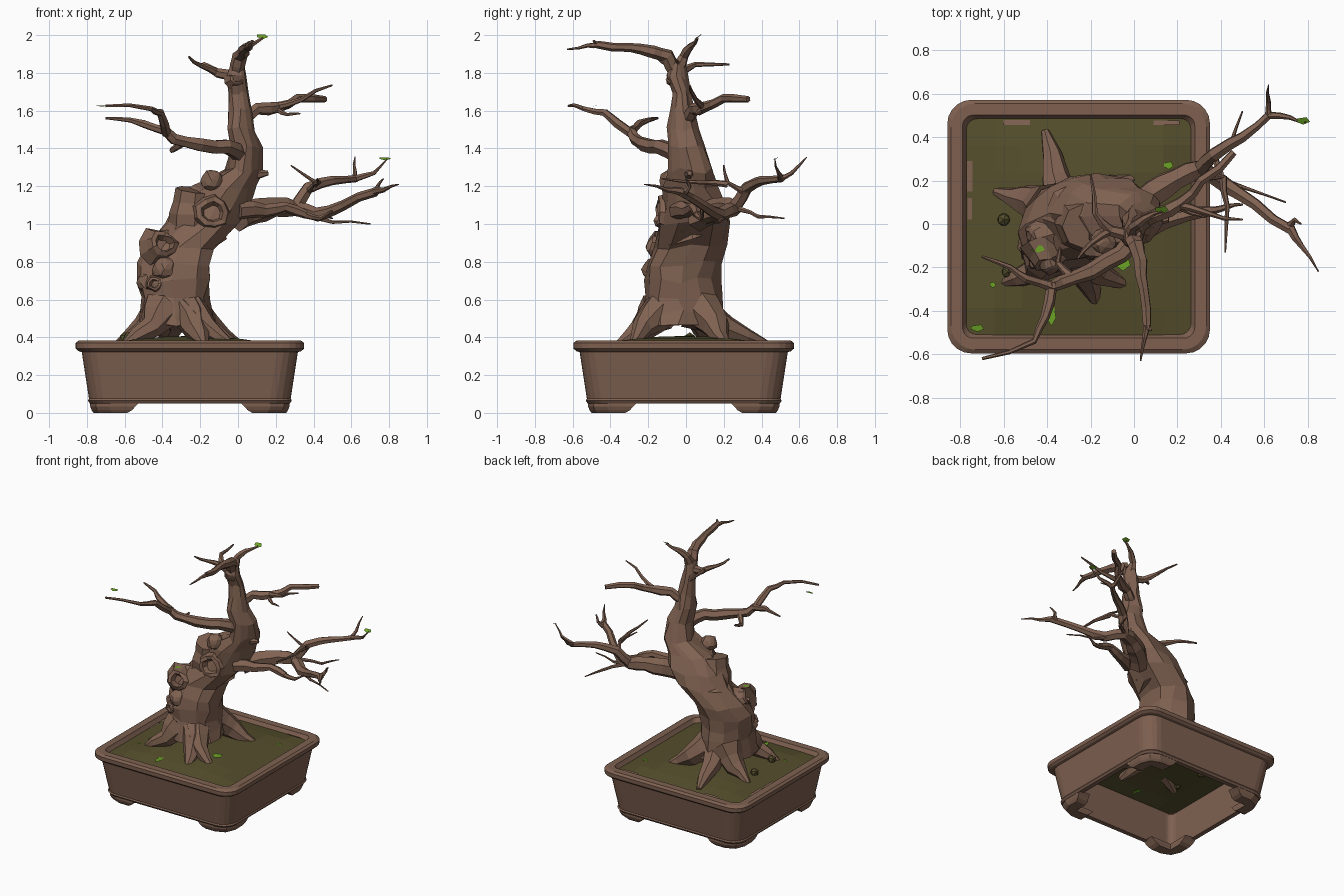
import bpy, bmesh, math, random
from mathutils import Vector

random.seed(4)
default_cube = bpy.data.objects.get("Cube")
if default_cube:
    bpy.data.objects.remove(default_cube, do_unlink=True)


def material(name, red, green, blue):
    mat = bpy.data.materials.new(name)
    mat.use_nodes = True
    mat.diffuse_color = (red, green, blue, 1)
    mat.node_tree.nodes["Principled BSDF"].inputs["Base Color"].default_value = (red, green, blue, 1)
    return mat


bark = material("brown bark", .215, .122, .083)
clay = material("brown clay", .21, .118, .081)
soil_green = material("olive soil", .09, .077, .025)
leaf_green = material("leaf green", .15, .36, .02)


def finish(name, bm, mat, recalc=True):
    if recalc:
        bmesh.ops.recalc_face_normals(bm, faces=bm.faces)
    mesh = bpy.data.meshes.new(name)
    bm.to_mesh(mesh)
    bm.free()
    mesh.materials.append(mat)
    obj = bpy.data.objects.new(name, mesh)
    bpy.context.collection.objects.link(obj)
    return obj


def loft(name, rings, mat, loop=False):
    """Skin a list of equal-sized rings; cap the ends unless it loops."""
    bm = bmesh.new()
    rows = [[bm.verts.new(point) for point in ring] for ring in rings]
    pairs = list(zip(rows, rows[1:]))
    if loop:
        pairs.append((rows[-1], rows[0]))
    else:
        bm.faces.new(rows[0])
        bm.faces.new(rows[-1])
    for low, high in pairs:
        for i in range(len(low)):
            j = (i + 1) % len(low)
            bm.faces.new((low[i], low[j], high[j], high[i]))
    return finish(name, bm, mat)


# Pot: rounded square sections swept up the inside and down the outside
POT = Vector((-.255, -.012, 0))


def rounded_square(half, z, radius):
    ring = []
    half_y = half - .021
    for k, (sx, sy) in enumerate(((1, 1), (-1, 1), (-1, -1), (1, -1))):
        for step in range(6):
            a = math.radians(90 * k + 18 * step)
            ring.append(POT + Vector((sx * (half - radius) + radius * math.cos(a),
                                      sy * (half_y - radius) + radius * math.sin(a), z)))
    return ring


pot_profile = [(.495, .05), (.51, .34), (.528, .37), (.535, .383), (.588, .383), (.605, .37),
               (.604, .34), (.59, .327), (.572, .322), (.534, .075), (.54, .065), (.53, .05)]
loft("pot", [rounded_square(h, z, .05 if i < 4 else .11)
             for i, (h, z) in enumerate(pot_profile)], clay, loop=True)


# Feet: L-shaped corner blocks with scooped ends
def foot_ring(sx, sy, z, arm, half, thick):
    half_y = half - .021
    corner = [(half - arm, half_y), (half - .1, half_y), (half - .03, half_y - .03),
              (half, half_y - .1), (half, half_y - arm), (half - thick, half_y - arm),
              (half - thick, half_y - thick), (half - arm, half_y - thick)]
    return [POT + Vector((sx * x, sy * y, z)) for x, y in corner]


for sx, side in ((-1, "right"), (1, "left")):
    for sy, end in ((-1, "front"), (1, "back")):
        loft(f"{end}_{side}_foot", [foot_ring(sx, sy, 0, .18, .51, .08),
                                    foot_ring(sx, sy, .015, .215, .52, .09),
                                    foot_ring(sx, sy, .035, .24, .528, .09),
                                    foot_ring(sx, sy, .055, .26, .528, .09)], clay)


# Soil: a gently mounded sheet
def soil_height(x, y):
    d = max(abs(x - POT.x), abs(y - POT.y)) / .515
    return .352 + .055 * (1 - min(d, 1) ** 2)


bm = bmesh.new()
bmesh.ops.create_grid(bm, x_segments=8, y_segments=8, size=1)
for v in bm.verts:
    x, y = POT.x + v.co.x * .52, POT.y + v.co.y * .5
    v.co = (x, y, soil_height(x, y))
finish("soil", bm, soil_green, recalc=False)

# Bare clay showing along the soil edge
for i, (x, y, half_x, half_y) in enumerate(((-.757, .07, .01, .05), (-.757, .22, .012, .07),
                                            (-.54, .467, .06, .012), (.15, .467, .06, .01))):
    bm = bmesh.new()
    bmesh.ops.create_grid(bm, x_segments=1, y_segments=1, size=1)
    for v in bm.verts:
        px, py = x + v.co.x * half_x, y + v.co.y * half_y
        v.co = (px, py, soil_height(px, py) + .006)
    finish(f"clay_edge_{i}", bm, clay, recalc=False)

# Trunk: leaning oval sections with twisting flutes (z, centre x, centre y, radius x, radius y)
trunk_profile = [(.47, -.33, -.03, .205, .23), (.53, -.335, -.03, .195, .21), (.62, -.335, -.03, .185, .2),
                 (.7, -.335, -.03, .195, .195), (.79, -.325, -.015, .19, .19), (.88, -.3, .015, .185, .19),
                 (1, -.18, .05, .2, .19), (1.1, -.13, .05, .2, .17),
                 (1.19, -.07, .03, .165, .15), (1.28, .03, .03, .1, .12), (1.4, .04, .005, .085, .1),
                 (1.5, .01, -.015, .073, .082), (1.6, .01, -.02, .064, .062), (1.7, 0, -.025, .052, .048),
                 (1.77, -.01, -.05, .052, .058), (1.86, -.005, -.045, .036, .036)]
SIDES = 12
trunk_rings = []
for z, cx, cy, rx, ry in trunk_profile:
    ring = []
    for i in range(SIDES):
        a = math.tau * i / SIDES + random.uniform(-.1, .1)
        f = 1 + .06 * math.sin(3 * a + 5 * z) + random.uniform(-.06, .06)
        ring.append(Vector((cx + rx * f * math.cos(a), cy + ry * f * math.sin(a),
                            z + random.uniform(-.018, .018))))
    trunk_rings.append(ring)
loft("trunk", trunk_rings, bark)


# Tapering, slightly crooked tubes for branches and roots
def branch(name, start_radius, end_radius, *path, sides=6):
    path = [Vector(p) for p in path]
    points = [path[0]]
    for a, b in zip(path, path[1:]):
        wobble = Vector([random.uniform(-1, 1) for _ in range(3)]) * (b - a).length * .05
        points += [(a + b) / 2 + wobble, b]
    last = len(points) - 1
    tangent = (points[1] - points[0]).normalized()
    normal = tangent.orthogonal().normalized()
    rings = []
    for i, p in enumerate(points):
        new = (points[min(i + 1, last)] - points[max(i - 1, 0)]).normalized()
        normal = tangent.rotation_difference(new) @ normal
        tangent = new
        across = tangent.cross(normal)
        r = start_radius + (end_radius - start_radius) * i / last
        r *= random.uniform(.88, 1.12)
        rings.append([p + r * (normal * math.cos(math.tau * k / sides)
                               + across * math.sin(math.tau * k / sides)) for k in range(sides)])
    return loft(name, rings, bark)


# Crown
branch("crown_front_branch", .042, .02, (-.01, -.05, 1.8), (.01, -.1, 1.89), (.03, -.17, 1.91),
       (.045, -.3, 1.935), (.06, -.47, 1.95))
branch("crown_front_tip", .02, .004, (.06, -.46, 1.95), (.05, -.52, 1.945), (.03, -.63, 1.925))
branch("crown_front_twig", .014, .006, (.055, -.43, 1.94), (.065, -.48, 1.96), (.08, -.49, 1.97))
branch("crown_tip", .038, .007, (-.005, -.05, 1.82), (0, -.01, 1.89), (.05, .025, 1.94), (.13, .06, 1.985))
branch("crown_side_branch", .032, .006, (-.01, -.06, 1.78), (-.11, -.03, 1.8), (-.18, .05, 1.845),
       (-.2, .23, 1.845))
branch("crown_side_twig", .02, .005, (-.11, -.03, 1.8), (-.2, -.09, 1.84), (-.26, -.16, 1.885))

# High right branch
branch("high_right_branch", .046, .028, (.02, -.03, 1.36), (-.06, -.14, 1.41), (-.2, -.22, 1.42),
       (-.34, -.27, 1.45), (-.39, -.29, 1.5))
branch("high_right_front_fork", .028, .007, (-.38, -.29, 1.48), (-.41, -.43, 1.59),
       (-.46, -.54, 1.61), (-.7, -.62, 1.625))
branch("high_right_back_fork", .026, .006, (-.37, -.29, 1.49), (-.5, -.25, 1.53),
       (-.57, -.2, 1.55), (-.7, -.15, 1.56))
branch("high_right_hanging_twig", .024, .007, (-.28, -.25, 1.44), (-.35, -.18, 1.39), (-.34, -.11, 1.41))

# High left branch
branch("high_left_branch", .04, .018, (.02, 0, 1.55), (.1, .04, 1.61), (.22, .1, 1.62),
       (.31, .2, 1.665), (.46, .33, 1.66))
branch("high_left_upper_twig", .02, .005, (.2, .09, 1.62), (.34, .05, 1.66), (.5, .02, 1.735))
branch("high_left_lower_twig", .014, .004, (.2, .08, 1.61), (.26, .05, 1.58), (.33, .03, 1.585))

# Low left branch and its forks
branch("low_left_branch", .075, .042, (0, .06, 1.04), (.1, .15, 1.07), (.2, .21, 1.09), (.31, .26, 1.08))
branch("low_left_bough", .046, .022, (0, -.05, 1.07), (.14, .01, 1.07), (.25, .04, 1.09), (.36, .06, 1.05))
branch("low_left_bough_tip", .02, .005, (.35, .06, 1.05), (.43, .08, 1.03), (.5, .09, 1.07))
branch("low_left_crossing_twig", .02, .004, (.41, .22, 1.21), (.43, .08, 1.22), (.42, -.13, 1.24))
branch("low_left_back_fork", .036, .018, (.3, .25, 1.08), (.37, .32, 1.19), (.5, .4, 1.23), (.63, .51, 1.24))
branch("low_left_back_twig", .018, .003, (.62, .5, 1.24), (.62, .56, 1.27), (.62, .64, 1.355))
branch("low_left_outer_twig", .018, .003, (.62, .5, 1.24), (.72, .49, 1.27), (.79, .47, 1.345))
branch("low_left_rising_twig", .02, .004, (.37, .31, 1.17), (.41, .22, 1.22), (.28, .2, 1.31))
branch("low_left_front_fork", .04, .024, (.3, .26, 1.08), (.42, .18, 1.05), (.56, .09, 1.1), (.73, -.03, 1.17))
branch("low_left_front_tip", .022, .003, (.72, -.02, 1.17), (.77, -.1, 1.18), (.85, -.22, 1.21))
branch("low_left_front_twig", .018, .004, (.71, -.01, 1.16), (.74, .02, 1.2), (.77, 0, 1.24))
branch("low_left_hanging_twig", .014, .004, (.37, .22, 1.06), (.5, .17, 1.01), (.7, .1, 1))
branch("low_left_drooping_twig", .015, .004, (.33, .28, 1.08), (.45, .38, 1.04), (.5, .52, 1.03))
branch("trunk_left_spur", .035, .014, (.07, .02, 1.26), (.16, .02, 1.27))

# Roots arch down from inside the trunk and flare into the soil
for name, thick, path in (
        ("back_root", .12, ((-.33, .05, .56), (-.36, .21, .45), (-.41, .43, .365))),
        ("back_right_root", .12, ((-.4, .07, .55), (-.5, .11, .44), (-.64, .15, .365))),
        ("back_left_root", .12, ((-.27, .07, .56), (-.16, .16, .46), (.02, .22, .355))),
        ("front_root", .11, ((-.27, -.14, .54), (-.22, -.24, .44), (-.18, -.36, .36))),
        ("front_right_root", .115, ((-.4, -.14, .54), (-.46, -.22, .45), (-.6, -.27, .365))),
        ("front_left_root", .1, ((-.26, -.13, .55), (-.16, -.23, .45), (-.03, -.28, .36)))):
    branch(name, thick, .02, *path, sides=7)

# Broken stump on the bend
branch("broken_stump", .17, .1, (-.24, .03, .94), (-.23, 0, 1.06), (-.225, -.01, 1.18), sides=8)


# Hollow, ragged knots where limbs were lost
def knot(name, centre, direction, r):
    turn = Vector(direction).to_track_quat("Z", "Y")
    ragged = [random.uniform(.82, 1.15) for _ in range(9)]
    rings = []
    for scale, height in ((1.6, -1), (1.2, -.1), (1, .4), (.68, .5), (.42, -.1)):
        rings.append([Vector(centre) + turn @ Vector((
            r * scale * ragged[k] * math.cos(math.tau * k / 9),
            r * scale * ragged[k] * math.sin(math.tau * k / 9),
            r * (height + random.uniform(-.17, .17)))) for k in range(9)])
    loft(name, rings, bark)


# Rounded burls
def burl(name, centre, r):
    bm = bmesh.new()
    bmesh.ops.create_icosphere(bm, subdivisions=2, radius=r)
    for v in bm.verts:
        v.co = v.co * random.uniform(.88, 1.1) + Vector(centre)
    finish(name, bm, bark)


knot("lower_knot", (-.4, -.15, .89), (.3, -1, .3), .075)
knot("upper_knot", (-.14, -.11, 1.06), (.1, -1, .1), .09)
knot("side_knot", (-.45, -.06, .9), (-1, -.4, .4), .055)
knot("small_knot", (-.44, -.19, .68), (-.2, -1, .1), .035)
knot("crown_knot", (-.01, -.08, 1.77), (.3, -1, .2), .035)
burl("shoulder_burl", (-.14, -.08, 1.23), .06)
burl("low_burl", (-.48, -.09, .69), .06)
burl("front_burl", (-.39, -.17, .76), .065)

# Pebbles of moss and a creeping rootlet
for i, (x, y) in enumerate(((-.6, .02), (-.58, -.22))):
    bm = bmesh.new()
    bmesh.ops.create_icosphere(bm, subdivisions=1, radius=.032)
    bmesh.ops.translate(bm, verts=bm.verts, vec=(x, y, soil_height(x, y) + .012))
    finish(f"moss_pebble_{i}", bm, soil_green)
branch("rootlet", .014, .006, (-.46, -.2, .43), (-.53, -.21, .41), (-.58, -.22, .39))


# Fallen leaves on the soil and last leaves on the branch tips, all facing up
def leaf(name, x, y, z, length, width, tilt):
    bm = bmesh.new()
    shape = ((-width, -length / 3, 0), (0, -length, -tilt), (width, -length / 4, 0),
             (width / 2, length, tilt), (-width, length * .6, tilt))
    bm.faces.new([bm.verts.new((x + a, y + b, z + c)) for a, b, c in shape])
    finish(name, bm, leaf_green, recalc=False)


for i, (x, y, length, width) in enumerate(((-.38, -.42, .05, .021), (-.65, -.28, .014, .014),
                                           (-.05, -.18, .036, .035), (.16, .27, .018, .022))):
    leaf(f"fallen_leaf_{i}", x, y, soil_height(x, y) + .01, length, width, 0)
leaf("leaf_under_soil", -.38, -.42, soil_height(-.38, -.42) - .012, .04, .02, 0)
for i, (x, y, z, tilt) in enumerate(((.78, .475, 1.345, .008), (.13, .065, 1.99, .012),
                                     (-.72, -.48, 1.625, .003), (-.44, -.115, .965, 0))):
    leaf(f"branch_leaf_{i}", x, y, z, .017, .03, tilt)
